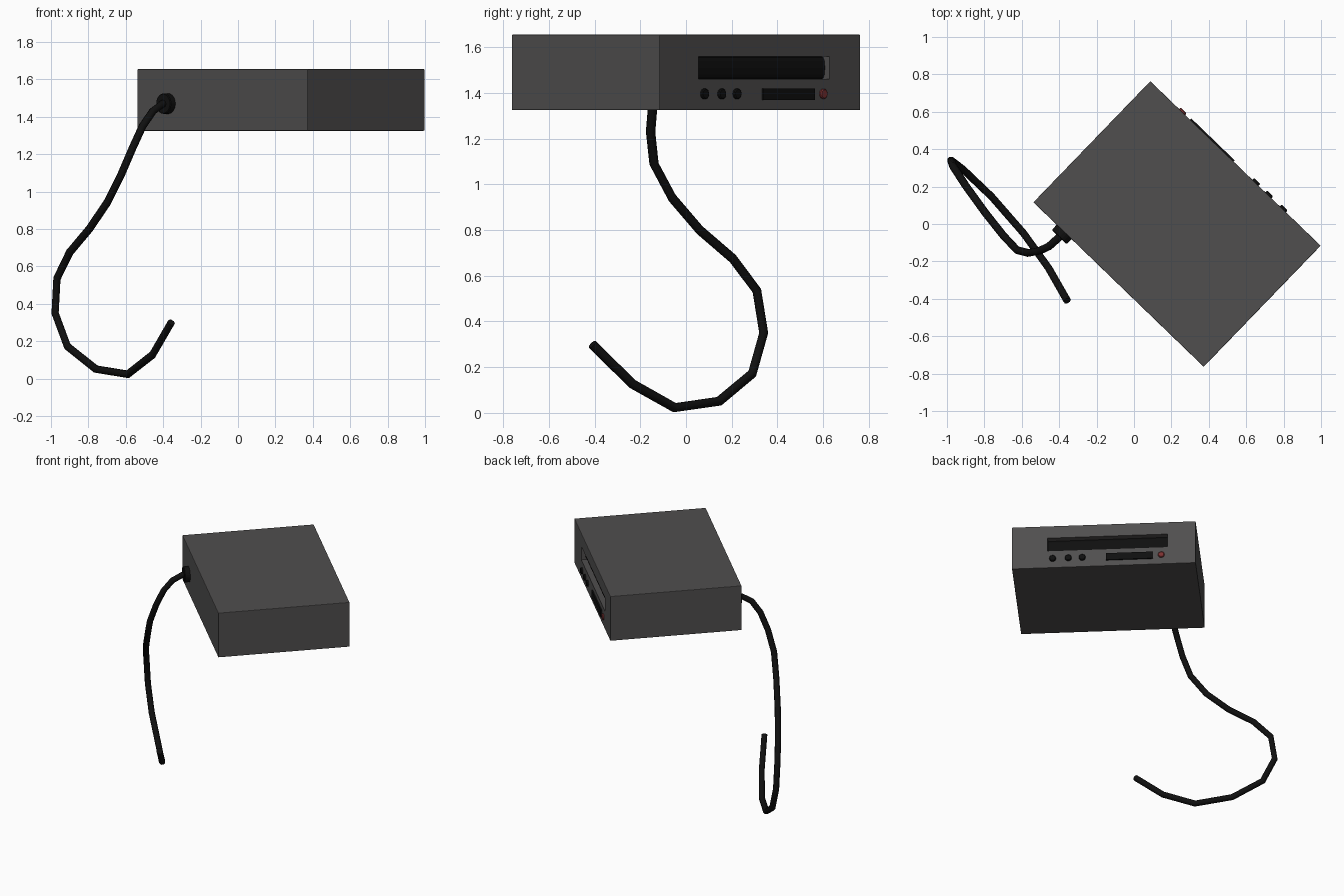
import bpy, bmesh
from math import radians, pi
from mathutils import Matrix, Vector

if "Cube" in bpy.data.objects:
    bpy.data.objects.remove(bpy.data.objects["Cube"])

W, D, Z0, Z1 = 1.266, 0.90, 1.325, 1.655
FRONT = D / 2
# frame of the turned case: local +y is the panel with the slot
FRAME = Matrix.Translation((0.23, 0, 0)) @ Matrix.Rotation(radians(-44), 4, 'Z')


def material(name, rgb):
    m = bpy.data.materials.new(name)
    m.diffuse_color = (*rgb, 1)
    m.use_nodes = True
    m.node_tree.nodes["Principled BSDF"].inputs["Base Color"].default_value = m.diffuse_color
    return m


GREY = material("case_grey", (0.08, 0.077, 0.077))
BLACK = material("black", (0.005, 0.005, 0.005))
RED = material("red", (0.2, 0.03, 0.03))


def finish(name, bm, mat):
    me = bpy.data.meshes.new(name)
    bmesh.ops.recalc_face_normals(bm, faces=bm.faces)
    bm.to_mesh(me)
    bm.free()
    ob = bpy.data.objects.new(name, me)
    bpy.context.collection.objects.link(ob)
    me.materials.append(mat)
    ob.matrix_world = FRAME
    return ob


def box(name, lo, hi, mat, bevel=0.0):
    lo, hi = Vector(lo), Vector(hi)
    bm = bmesh.new()
    bmesh.ops.create_cube(bm, size=1, matrix=Matrix.Translation((lo + hi) / 2)
                          @ Matrix.Diagonal((*(hi - lo), 1)))
    if bevel:
        bmesh.ops.bevel(bm, geom=bm.edges[:], offset=bevel, segments=2,
                        profile=0.5, affect='EDGES')
    return finish(name, bm, mat)


def disc(name, x, z, y0, y1, r, mat, sides=20):
    bm = bmesh.new()
    bmesh.ops.create_cone(bm, cap_ends=True, segments=sides, radius1=r, radius2=r,
                          depth=y1 - y0, matrix=Matrix.Translation((x, (y0 + y1) / 2, z))
                          @ Matrix.Rotation(pi / 2, 4, 'X'))
    rim = [e for e in bm.edges if len({round(v.co.y, 4) for v in e.verts}) == 1]
    bmesh.ops.bevel(bm, geom=rim, offset=0.004, segments=1, affect='EDGES')
    return finish(name, bm, mat)


# case with a recessed slot
case = box("case", (-W / 2, -D / 2, Z0), (W / 2, D / 2, Z1), GREY, 0.004)
cutter = box("slot_cutter", (-0.439, FRONT - 0.05, 1.46), (0.388, FRONT + 0.1, 1.56), GREY)
cutter.hide_render = True
mod = case.modifiers.new("slot", 'BOOLEAN')
mod.operation, mod.object, mod.solver = 'DIFFERENCE', cutter, 'EXACT'
bpy.context.view_layer.objects.active = case
bpy.ops.object.modifier_apply(modifier=mod.name)
bpy.data.objects.remove(cutter)

# bulging flap inside the slot
bm = bmesh.new()
profile = [(-0.049, 1.461), (-0.037, 1.465), (-0.030, 1.48), (-0.027, 1.51),
           (-0.030, 1.54), (-0.037, 1.555), (-0.049, 1.559)]
face = bm.faces.new([bm.verts.new((-0.437, FRONT + y, z)) for y, z in profile])
ext = bmesh.ops.extrude_face_region(bm, geom=[face], use_keep_orig=True)
bmesh.ops.translate(bm, vec=(0.823, 0, 0),
                    verts=[v for v in ext["geom"] if isinstance(v, bmesh.types.BMVert)])
finish("slot_flap", bm, BLACK)

# panel controls
box("display", (-0.338, FRONT - 0.01, 1.368), (-0.014, FRONT + 0.009, 1.42), BLACK)
for i, x in enumerate((0.353, 0.245, 0.149)):
    disc(f"button_{i + 1}", x, 1.396, FRONT - 0.01, FRONT + 0.013, 0.023, BLACK)
disc("power_light", -0.396, 1.396, FRONT - 0.01, FRONT + 0.011, 0.022, RED)

# cable grommet on the rear
disc("cable_grommet", -0.405, 1.47, -FRONT - 0.038, -FRONT + 0.01, 0.055, BLACK)

# hanging cable
path = [(-0.375, -0.045, 1.472), (-0.405, -0.075, 1.468), (-0.455, -0.12, 1.43),
        (-0.51, -0.145, 1.35), (-0.565, -0.155, 1.23), (-0.625, -0.14, 1.09),
        (-0.70, -0.06, 0.94), (-0.795, 0.06, 0.80), (-0.90, 0.205, 0.675),
        (-0.968, 0.31, 0.535), (-0.978, 0.34, 0.35), (-0.912, 0.29, 0.172),
        (-0.76, 0.145, 0.051), (-0.59, -0.05, 0.023), (-0.457, -0.235, 0.127),
        (-0.357, -0.41, 0.30)]
cu = bpy.data.curves.new("cable", 'CURVE')
cu.dimensions = '3D'
cu.bevel_depth, cu.bevel_resolution, cu.use_fill_caps = 0.021, 2, True
sp = cu.splines.new('POLY')
sp.points.add(len(path) - 1)
for p, co in zip(sp.points, path):
    p.co = (*co, 1)
sp.use_smooth = True
cu.materials.append(BLACK)
cable = bpy.data.objects.new("cable", cu)
bpy.context.collection.objects.link(cable)
